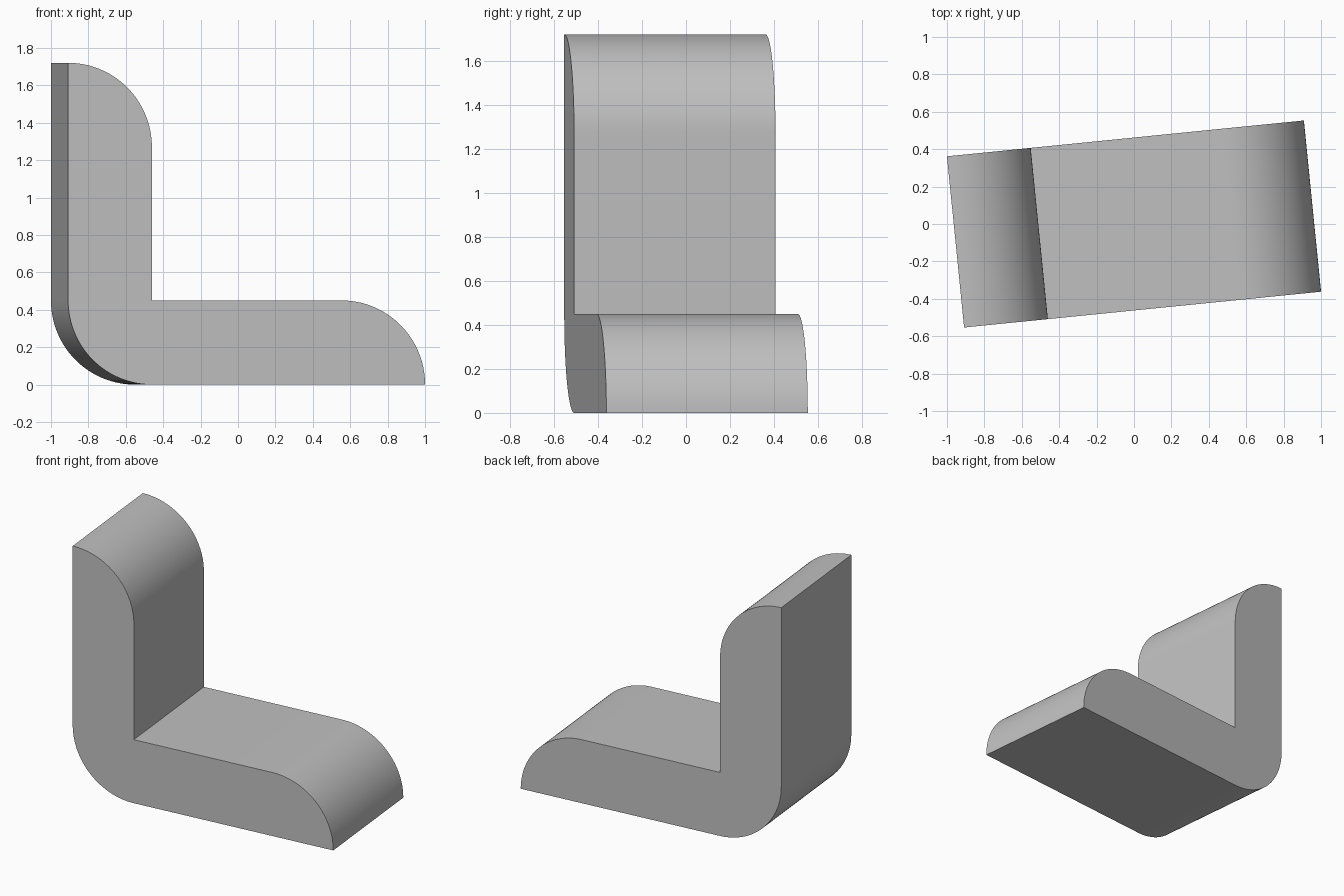
import bpy, bmesh
from math import sin, cos, pi, radians
from mathutils import Matrix

cube = bpy.data.objects.get("Cube")
if cube:
    bpy.data.objects.remove(cube, do_unlink=True)

LENGTH, WIDTH, HEIGHT, THICK = 1.918, 0.92, 1.72, 0.45
TURN = radians(5.73)
STEPS = 32


def arc(cx, cz, start, end):
    """Points of an arc whose radius is the bar thickness."""
    angles = [radians(start + (end - start) * i / STEPS) for i in range(STEPS + 1)]
    return [(cx + THICK * cos(a), cz + THICK * sin(a)) for a in angles]


# Side profile: rounded heel, rounded toe, sharp inner corner, rounded top
profile = arc(THICK, THICK, 180, 270)
profile += arc(LENGTH - THICK, 0, 0, 90)
profile.append((THICK, THICK))
profile += arc(0, HEIGHT - THICK, 0, 90)

# Extrude the profile across the width
bm = bmesh.new()
face = bm.faces.new([bm.verts.new((x - LENGTH / 2, -WIDTH / 2, z)) for x, z in profile])
result = bmesh.ops.extrude_face_region(bm, geom=[face])
new_verts = [g for g in result["geom"] if isinstance(g, bmesh.types.BMVert)]
bmesh.ops.translate(bm, verts=new_verts, vec=(0, WIDTH, 0))
bmesh.ops.recalc_face_normals(bm, faces=bm.faces)
bmesh.ops.rotate(bm, verts=bm.verts, matrix=Matrix.Rotation(TURN, 3, "Z"))

mesh = bpy.data.meshes.new("angle_bracket")
bm.to_mesh(mesh)
bm.free()
bracket = bpy.data.objects.new("angle_bracket", mesh)
bpy.context.collection.objects.link(bracket)

# Plain grey finish
grey = bpy.data.materials.new("light_grey")
grey.use_nodes = True
colour = (0.53, 0.53, 0.53, 1)
grey.diffuse_color = colour
grey.node_tree.nodes["Principled BSDF"].inputs["Base Color"].default_value = colour
mesh.materials.append(grey)

# Smooth curves, crisp edges
bpy.ops.object.select_all(action="DESELECT")
bracket.select_set(True)
bpy.context.view_layer.objects.active = bracket
bpy.ops.object.shade_smooth_by_angle(angle=radians(30))
